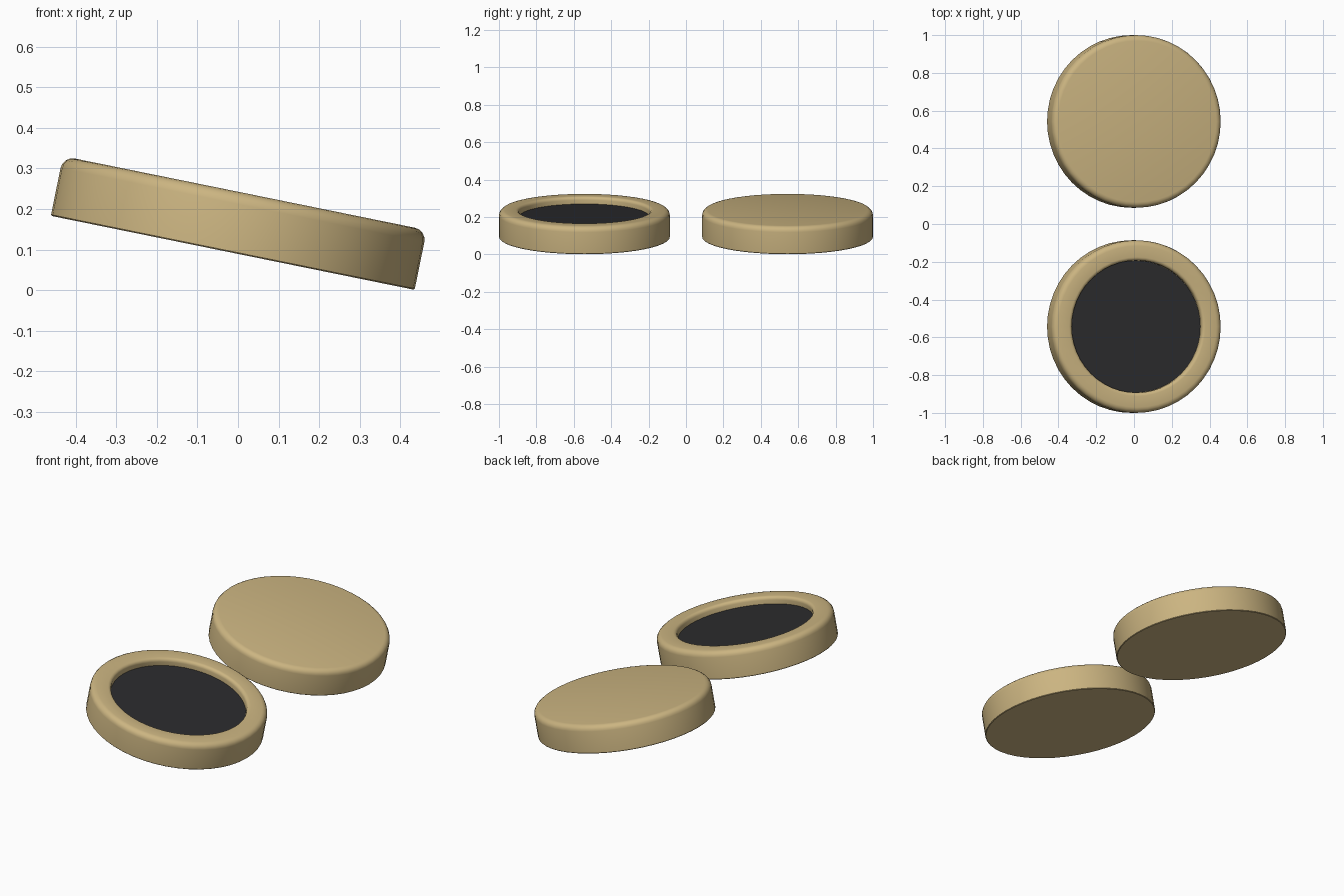
import bpy, bmesh, math
from mathutils import Matrix

if "Cube" in bpy.data.objects:
    bpy.data.objects.remove(bpy.data.objects["Cube"])

TILT = math.radians(11.5)
R, H, SEG = 0.457, 0.15, 48


def material(name, rgb):
    m = bpy.data.materials.new(name)
    m.diffuse_color = (*rgb, 1)
    m.use_nodes = True
    m.node_tree.nodes["Principled BSDF"].inputs["Base Color"].default_value = m.diffuse_color
    return m


tan = material("tan plastic", (0.60, 0.46, 0.22))
black = material("matte black", (0.025, 0.025, 0.027))


def arc(cx, cz, r, a0, a1, n=4):
    """Points of a rounded profile corner, as (radius, height)."""
    return [(cx + r * math.cos(math.radians(a0 + (a1 - a0) * i / n)),
             cz + r * math.sin(math.radians(a0 + (a1 - a0) * i / n)))
            for i in range(n + 1)]


def lathe(name, profile, y, mat):
    """Spin a profile that starts and ends on the axis, then tilt it."""
    bm = bmesh.new()
    rings = []
    for r, z in profile:
        rings.append([bm.verts.new((r * math.cos(2 * math.pi * i / SEG),
                                    r * math.sin(2 * math.pi * i / SEG), z))
                      for i in range(SEG)])
    for a, b in zip(rings, rings[1:]):
        for i in range(SEG):
            j = (i + 1) % SEG
            bm.faces.new((a[i], a[j], b[j], b[i]))
    bm.faces.new(rings[0][::-1])
    bm.faces.new(rings[-1])
    bmesh.ops.recalc_face_normals(bm, faces=bm.faces[:])
    me = bpy.data.meshes.new(name)
    bm.to_mesh(me)
    bm.free()
    ob = bpy.data.objects.new(name, me)
    bpy.context.collection.objects.link(ob)
    me.materials.append(mat)
    ob.matrix_world = Matrix.Translation((-0.013, y, 0.092)) @ Matrix.Rotation(TILT, 4, 'Y')
    bpy.ops.object.select_all(action='DESELECT')
    ob.select_set(True)
    bpy.context.view_layer.objects.active = ob
    bpy.ops.object.shade_smooth_by_angle(angle=math.radians(35))
    return ob


# Shared outer wall with a rounded top edge
outer = [(R - 0.003, 0), (R, 0.003)] + arc(R - 0.03, H - 0.03, 0.03, 0, 90)

# Solid disc
lathe("solid_disc", outer, 0.543, tan)

# Dished disc with a rounded inner lip
FLOOR, RI = 0.107, 0.35
lip = arc(RI + 0.018, H - 0.018, 0.018, 90, 180)
lathe("dished_disc", outer + lip + [(RI, FLOOR)], -0.543, tan)

# Dark pad lying in the dish
lathe("dark_pad", [(RI - 0.001, FLOOR - 0.002), (RI - 0.001, FLOOR + 0.004)], -0.543, black)
